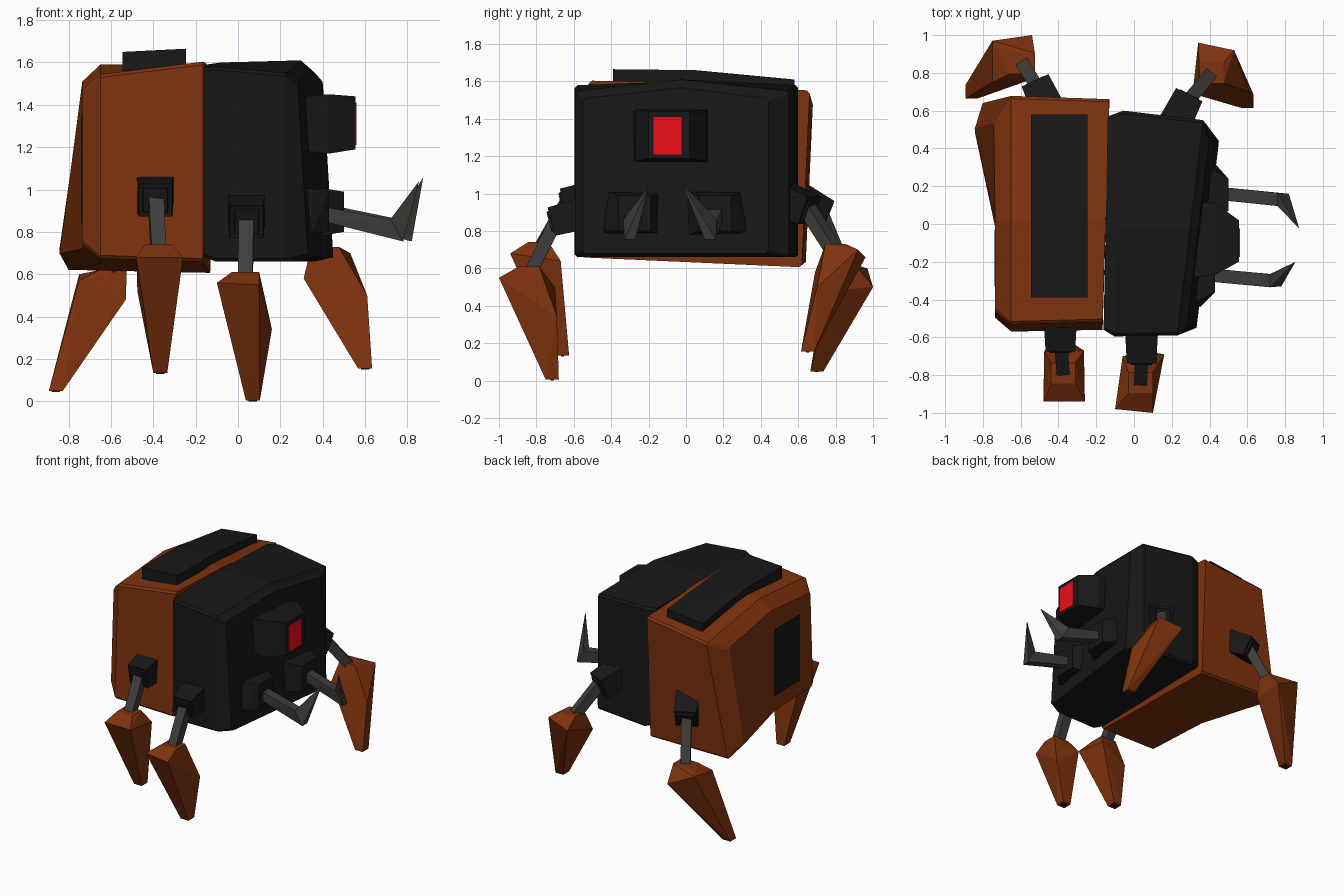
import bpy, bmesh
from mathutils import Vector as V

if "Cube" in bpy.data.objects:
    bpy.data.objects.remove(bpy.data.objects["Cube"])


def mat(name, rgb):
    m = bpy.data.materials.new(name)
    m.diffuse_color = (*rgb, 1)
    m.use_nodes = True
    m.node_tree.nodes["Principled BSDF"].inputs["Base Color"].default_value = m.diffuse_color
    return m


ORANGE = mat("orange_paint", (0.21, 0.032, 0.004))
BLACK = mat("black_shell", (0.009, 0.009, 0.009))
STEEL = mat("dark_steel", (0.05, 0.047, 0.043))
RED = mat("red_lens", (0.85, 0.004, 0.010))


def finish(name, bm, material):
    bmesh.ops.recalc_face_normals(bm, faces=bm.faces)
    me = bpy.data.meshes.new(name)
    bm.to_mesh(me)
    bm.free()
    me.materials.append(material)
    ob = bpy.data.objects.new(name, me)
    bpy.context.collection.objects.link(ob)
    return ob


def hull(name, pts, material):
    """Faceted convex solid around a few points."""
    bm = bmesh.new()
    for p in pts:
        bm.verts.new(p)
    res = bmesh.ops.convex_hull(bm, input=bm.verts)
    junk = {e for e in res["geom_interior"] + res["geom_unused"]
            if isinstance(e, bmesh.types.BMVert)}
    bmesh.ops.delete(bm, geom=list(junk), context="VERTS")
    bmesh.ops.dissolve_limit(bm, angle_limit=0.03, verts=bm.verts, edges=bm.edges)
    return finish(name, bm, material)


def square(c, d, r):
    """Square ring of half-size r around c, facing along d."""
    c, d = V(c), V(d).normalized()
    u = d.cross(V((0, 0, 1))).normalized()
    w = u.cross(d)
    return [c + u * a * r + w * b * r for a, b in ((-1, -1), (1, -1), (1, 1), (-1, 1))]


def bar(name, a, b, ra, rb, material):
    d = V(b) - V(a)
    return hull(name, square(a, d, ra) + square(b, d, rb), material)


def rect(x, y0, y1, z0, z1):
    return [(x, y, z) for y in (y0, y1) for z in (z0, z1)]


def shell(name, rings, ym, material, roll=0.0):
    """Loft chamfered sections (x function, y0, y1, z0, z1, chamfer, ridge) along x."""
    bm = bmesh.new()
    loops = []
    for fx, y0, y1, z0, z1, c, r in rings:
        prof = [(y0, z0 + c), (y0 + c, z0), (ym, z0), (y1 - c, z0), (y1, z0 + c),
                (y1, z1 - c), (y1 - c, z1), (ym, z1 + r), (y0 + c, z1), (y0, z1 - c)]
        loops.append([bm.verts.new((fx(y, z), y + roll * (z - 1.1), z - roll * y))
                      for y, z in prof])
    for a, b in zip(loops, loops[1:]):
        for i in range(10):
            j = (i + 1) % 10
            bm.faces.new((a[i], a[j], b[j], b[i]))
    for lp in (loops[0], loops[-1]):
        bm.faces.new([lp[i] for i in (7, 8, 9, 0, 1, 2)])
        bm.faces.new([lp[i] for i in (2, 3, 4, 5, 6, 7)])
    return finish(name, bm, material)


# rear and front body shells
def lean(x):
    return lambda y, z: x - 0.1 * max(0, y / 0.5) * max(0, (1.5 - z) / 0.73)


shell("rear_shell", [
    (lambda y, z: -0.15 + 0.03 * y, -0.54, 0.64, 0.635, 1.58, 0.015, 0.015),
    (lean(-0.65), -0.55, 0.66, 0.65, 1.52, 0.015, 0.07),
    (lean(-0.735), -0.48, 0.52, 0.72, 1.45, 0.02, 0.06)], 0.0, ORANGE, 0.045)
shell("front_shell", [
    (lambda y, z: -0.15 + 0.02 * y, -0.56, 0.57, 0.68, 1.575, 0.015, 0.015),
    (lambda y, z: -0.08 + 0.04 * y, -0.595, 0.60, 0.66, 1.58, 0.015, 0.02),
    (lambda y, z: 0.30 + 0.12 * y, -0.59, 0.55, 0.66, 1.55, 0.015, 0.06),
    (lambda y, z: 0.36 + 0.12 * y + 0.06 * (1.3 - z), -0.55, 0.44, 0.68, 1.51, 0.015, 0.055)],
    -0.03, BLACK)

# roof panel, bent at the middle, and rear window
bend = ((-0.39, 1.65, 1.665), (0.05, 1.645, 1.66), (0.58, 1.575, 1.61))
for k in (0, 1):
    hull(f"roof_panel_{k + 1}", [(x, y, z - dz) for y, zl, zr in bend[k:k + 2]
                                 for x, z in ((-0.545, zl), (-0.245, zr))
                                 for dz in (0, 0.09)], BLACK)
hull("rear_window", rect(-0.739, -0.33, -0.03, 0.84, 1.35)
     + rect(-0.70, -0.33, -0.03, 0.84, 1.35), BLACK)

# eye housing and lens
hull("eye_housing", rect(0.32, -0.28, 0.12, 1.18, 1.44) + rect(0.43, -0.27, 0.11, 1.17, 1.45)
     + rect(0.555, -0.20, 0.02, 1.19, 1.44), BLACK)
hull("eye_lens", rect(0.54, -0.175, -0.025, 1.21, 1.41)
     + rect(0.56, -0.175, -0.025, 1.21, 1.41), RED)

# pincers: socket, arm and upturned spike
for side, x, y, tip in (("right", 0.43, -0.27, (0.855, -0.20, 1.04)),
                        ("left", 0.50, 0.16, (0.875, -0.025, 1.06))):
    s = 1 if y > 0 else -1
    hull(f"{side}_pincer_socket", rect(x - 0.12, y - 0.15, y + 0.15, 0.78, 1.01)
         + [(x - 0.08, y + s * 0.17, 0.80)] + rect(x, y - 0.09, y + 0.08, 0.80, 0.99), BLACK)
    ex, ey = (0.75, -0.30) if s < 0 else (0.79, 0.13)
    elbow = [(ex - 0.03, ey - 0.035, 0.86), (ex - 0.03, ey + 0.035, 0.86),
             (ex + 0.03, ey - 0.03, 0.755), (ex + 0.03, ey + 0.03, 0.755)]
    hull(f"{side}_pincer_arm", rect(x - 0.03, y - 0.035, y + 0.035, 0.85, 0.92) + elbow, STEEL)
    hull(f"{side}_pincer_spike", elbow + [tip], STEEL)

# legs: hip start, hip end, knee, widest ring of the foot, toe
legs = {
    "front_rear": ((-0.39, -0.50, 0.98), (-0.39, -0.66, 0.95), (-0.375, -0.79, 0.74),
                   [(-0.48, -0.94, 0.68), (-0.26, -0.94, 0.68), (-0.265, -0.67, 0.64),
                    (-0.475, -0.67, 0.52)], (-0.367, -0.66, 0.135)),
    "front_fore": ((0.04, -0.53, 0.90), (0.04, -0.72, 0.85), (0.035, -0.84, 0.61),
                   [(-0.10, -0.98, 0.56), (0.10, -1.0, 0.55), (0.16, -0.69, 0.34),
                    (-0.06, -0.70, 0.50)], (0.07, -0.715, 0.005)),
    "back_rear": ((-0.44, 0.58, 0.97), (-0.51, 0.73, 0.89), (-0.59, 0.85, 0.62),
                  [(-0.75, 0.97, 0.60), (-0.54, 1.0, 0.50), (-0.53, 0.77, 0.48),
                   (-0.75, 0.75, 0.57)], (-0.86, 0.70, 0.05)),
    "back_fore": ((0.20, 0.50, 0.98), (0.28, 0.66, 0.91), (0.41, 0.80, 0.73),
                  [(0.34, 0.96, 0.66), (0.53, 0.92, 0.70), (0.61, 0.70, 0.50),
                   (0.31, 0.69, 0.58)], (0.60, 0.65, 0.155)),
}
for name, (a, b, knee, ring, toe) in legs.items():
    bar(f"{name}_hip", a, b, 0.088, 0.078, BLACK)
    d = (V(b) - V(a)).normalized()
    bar(f"{name}_hip_collar", V(b), V(b) + d * 0.012, 0.06, 0.055, BLACK)
    bar(f"{name}_rod", V(b) - d * 0.05 + V((0, 0, 0.04)), V(knee) - V((0, 0, 0.05)),
        0.036, 0.034, STEEL)
    cap = [V(knee) + V((i * 0.065, j * 0.055, 0)) for i in (-1, 1) for j in (-1, 1)]
    end = [V(toe) + V((i * 0.033, j * 0.035, 0)) for i in (-1, 1) for j in (-1, 1)]
    hull(f"{name}_foot", cap + ring + end, ORANGE)
    bar(f"{name}_toe_pad", V(toe) + V((0.02, 0, 0.004)), V(toe) + V((-0.02, 0, 0.004)),
        0.009, 0.009, BLACK)
